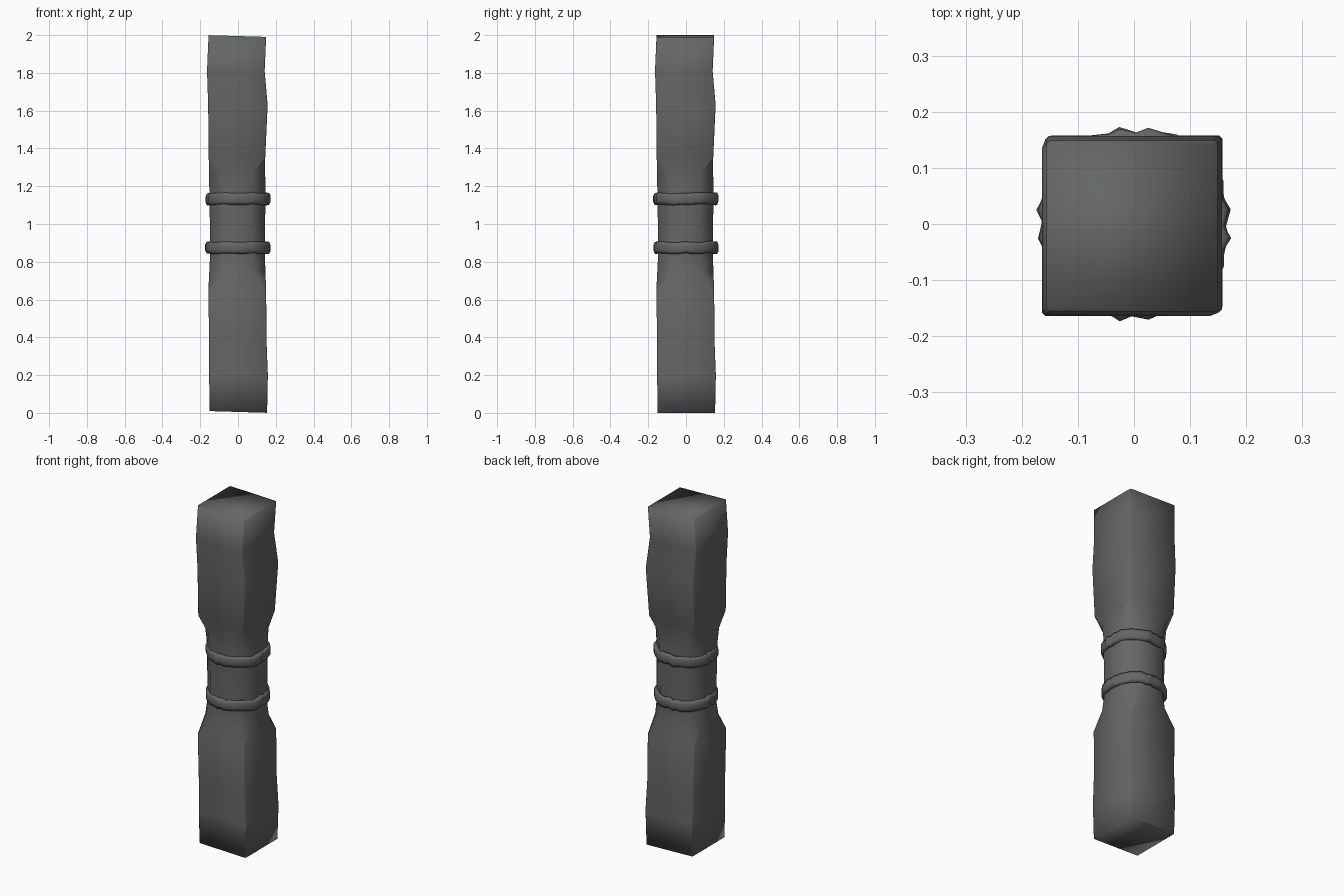
import bpy, bmesh, random
from math import radians

if "Cube" in bpy.data.objects:
    bpy.data.objects.remove(bpy.data.objects["Cube"])
random.seed(4)

# Dark iron-grey colour for every part
dark = bpy.data.materials.new("dark_grey")
dark.diffuse_color = (.125, .135, .132, 1)
dark.use_nodes = True
dark.node_tree.nodes["Principled BSDF"].inputs["Base Color"].default_value = dark.diffuse_color


def loft(name, rings, closed):
    """Skin a list of equal-length point rings; cap the ends, or join them into a band."""
    bm = bmesh.new()
    vs = [[bm.verts.new(p) for p in r] for r in rings]
    n = len(vs[0])
    pairs = list(zip(vs, vs[1:] + vs[:1])) if closed else list(zip(vs, vs[1:]))
    for a, b in pairs:
        for i in range(n):
            j = (i + 1) % n
            bm.faces.new((a[i], a[j], b[j], b[i]))
    if not closed:
        bm.faces.new(vs[0][::-1])
        bm.faces.new(vs[-1])
    bmesh.ops.recalc_face_normals(bm, faces=bm.faces)
    me = bpy.data.meshes.new(name)
    bm.to_mesh(me)
    bm.free()
    me.materials.append(dark)
    ob = bpy.data.objects.new(name, me)
    bpy.context.collection.objects.link(ob)
    bpy.ops.object.select_all(action='DESELECT')
    ob.select_set(True)
    bpy.context.view_layer.objects.active = ob
    bpy.ops.object.shade_smooth_by_angle(angle=radians(100))
    return ob


def octagon(lo, hi, c, z, tilt=0):
    """Square from lo to hi on both axes with corners cut by c."""
    pts = [(lo + c, lo), (hi - c, lo), (hi, lo + c), (hi, hi - c),
           (hi - c, hi), (lo + c, hi), (lo, hi - c), (lo, lo + c)]
    return [(x, y, z + tilt * x) for x, y in pts]


# Worn square post with chamfered waist: low side, high side, corner cut, height, tilt
profile = [
    (-.150, .154, .006, .005, -.03),
    (-.153, .158, .006, .20, 0),
    (-.153, .151, .006, .38, 0),
    (-.157, .149, .006, .65, 0),
    (-.152, .145, .065, .75, 0),
    (-.148, .143, .074, .83, 0),
    (-.149, .144, .075, 1.00, 0),
    (-.152, .145, .075, 1.19, 0),
    (-.154, .144, .065, 1.27, 0),
    (-.155, .144, .006, 1.35, 0),
    (-.158, .157, .006, 1.63, 0),
    (-.164, .141, .006, 1.81, 0),
    (-.156, .149, .006, 1.995, -.03),
]
loft("post", [octagon(*p) for p in profile], False)


# Lumpy bands around the waist, each side broken by small ridges
def band(name, z):
    quarter = [(.158, -.076), (.163, -.045), (.172, -.025), (.162, -.004),
               (.171, .026), (.161, .045), (.158, .076), (.122, .122)]
    path = []
    for k in range(4):
        for x, y in quarter:
            for _ in range(k):
                x, y = -y, x
            path.append((x, y))
    rings = []
    for x, y in path:
        s = 1 + random.uniform(-.015, .015)
        dz = random.uniform(-.004, .004)
        section = [(.86, -.028), (.96, -.031), (s, -.015), (s, .015), (.96, .031), (.86, .028)]
        rings.append([(x * f, y * f, z + h + dz) for f, h in section])
    loft(name, rings, True)


band("lower_band", .875)
band("upper_band", 1.133)
